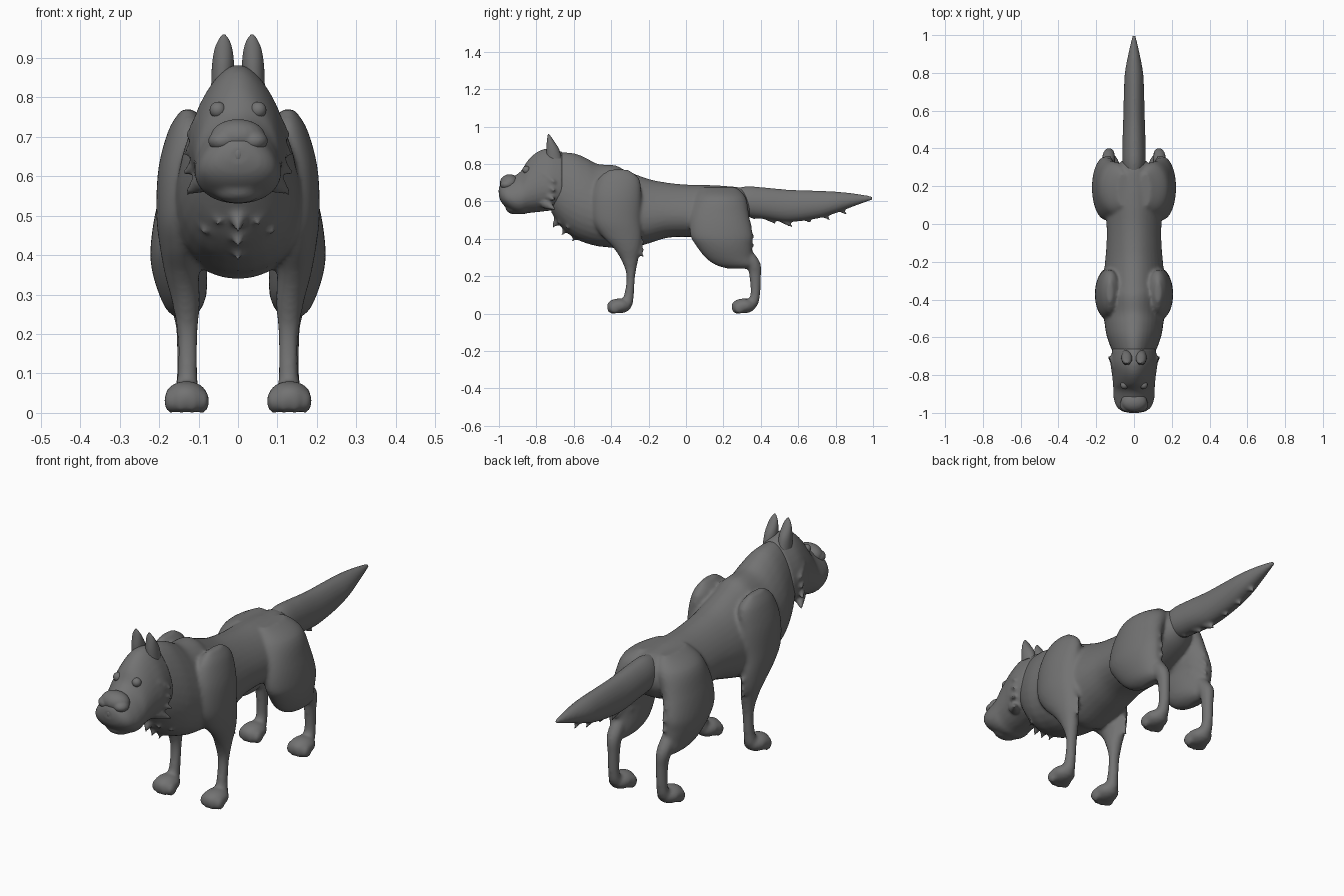
import bpy, bmesh, math
from mathutils import Vector, Matrix

cube = bpy.data.objects.get("Cube")
if cube:
    bpy.data.objects.remove(cube)

# One grey for the whole coat
coat = bpy.data.materials.new("grey coat")
coat.use_nodes = True
grey = (0.17, 0.17, 0.17, 1)
coat.diffuse_color = grey
coat.node_tree.nodes["Principled BSDF"].inputs["Base Color"].default_value = grey


def pick(objs):
    bpy.ops.object.select_all(action="DESELECT")
    for obj in objs:
        obj.select_set(True)
    bpy.context.view_layer.objects.active = objs[0]


def finish(name, bm, mirror=False):
    bmesh.ops.recalc_face_normals(bm, faces=bm.faces)
    mesh = bpy.data.meshes.new(name)
    bm.to_mesh(mesh)
    bm.free()
    mesh.materials.append(coat)
    obj = bpy.data.objects.new(name, mesh)
    bpy.context.collection.objects.link(obj)
    pick([obj])
    if mirror:
        obj.modifiers.new("Mirror", "MIRROR").use_mirror_merge = False
        bpy.ops.object.modifier_apply(modifier="Mirror")
    bpy.ops.object.shade_smooth_by_angle(angle=math.radians(60))
    return obj


def blend(objs, voxel, rounds):
    """Melt overlapping parts into one softened skin, named after the first."""
    pick(objs)
    bpy.ops.object.join()
    skin = objs[0].modifiers.new("Skin", "REMESH")
    skin.mode = "VOXEL"
    skin.voxel_size = voxel
    skin.use_smooth_shade = True
    soften = objs[0].modifiers.new("Soften", "SMOOTH")
    soften.iterations = rounds


def smooth_rows(rows, steps=5):
    """Catmull-Rom interpolation between the given cross-sections."""
    pts = [Vector(r) for r in rows]
    pts = [pts[0]] + pts + [pts[-1]]
    out = []
    for a, b, c, d in zip(pts, pts[1:], pts[2:], pts[3:]):
        for i in range(steps):
            t = i / steps
            out.append(b + (c - a) * t / 2 + (a * 2 - b * 5 + c * 4 - d) * t * t / 2
                       + (b * 3 - a - c * 3 + d) * t ** 3 / 2)
    return out + [pts[-1]]


def loft(name, rows, axis, mirror=False, pinch=0.0, sides=32):
    """Rows are (position along axis, x, other centre, x radius, other radius)."""
    bm = bmesh.new()
    rings = []
    for t, x, c, rx, rc in smooth_rows(rows):
        ring = []
        for k in range(sides):
            a = math.tau * k / sides
            u = x + abs(rx) * math.cos(a) * (1 - pinch * math.sin(a))
            v = c + abs(rc) * math.sin(a)
            ring.append(bm.verts.new((u, t, v) if axis == "y" else (u, v, t)))
        rings.append(ring)
    for r, s in zip(rings, rings[1:]):
        for k in range(sides):
            n = (k + 1) % sides
            bm.faces.new((r[k], r[n], s[n], s[k]))
    bm.faces.new(rings[0])
    bm.faces.new(rings[-1])
    return finish(name, bm, mirror)


def lengthwise(name, rows, pinch=0.0):
    """Rows are (y, top, bottom, half width)."""
    return loft(name, [(y, 0, (t + b) / 2, w, (t - b) / 2) for y, t, b, w in rows], "y", pinch=pinch)


def balls(name, items, mirror=False):
    """Ellipsoids given as (centre, radii)."""
    bm = bmesh.new()
    for centre, radii in items:
        bmesh.ops.create_uvsphere(bm, u_segments=20, v_segments=12, radius=1,
                                  matrix=Matrix.Translation(centre) @ Matrix.Diagonal((*radii, 1)))
    return finish(name, bm, mirror)


def tufts(name, items, mirror=False):
    """Pointed locks of fur given as (root, tip, radius)."""
    bm = bmesh.new()
    for root, tip, radius in items:
        root, tip = Vector(root), Vector(tip)
        line = tip - root
        turn = line.to_track_quat("Z", "Y").to_matrix().to_4x4()
        bmesh.ops.create_cone(bm, cap_ends=True, segments=12, radius1=radius, radius2=0.004,
                              depth=line.length, matrix=Matrix.Translation((root + tip) / 2) @ turn)
    return finish(name, bm, mirror)


# Trunk with neck, stepped mane and chest
body = lengthwise("body", [
    (-.72, .85, .54, .088), (-.66, .862, .455, .118), (-.59, .855, .40, .142),
    (-.53, .83, .375, .152), (-.47, .80, .36, .158), (-.38, .793, .35, .162),
    (-.32, .765, .34, .16), (-.2, .72, .375, .15), (-.1, .70, .405, .142), (0, .69, .41, .142),
    (.1, .688, .41, .145), (.2, .683, .43, .135), (.3, .67, .48, .095), (.36, .62, .54, .03)], .22)

# Shoulders flowing into forelegs
forelegs = loft("forelegs", [
    (.77, .128, -.36, .014, .05), (.72, .125, -.36, .05, .11), (.62, .135, -.37, .067, .132),
    (.5, .14, -.37, .067, .13), (.42, .145, -.345, .053, .108), (.35, .142, -.315, .043, .072),
    (.28, .132, -.3, .035, .043), (.2, .128, -.295, .026, .023), (.1, .128, -.305, .025, .026),
    (.05, .13, -.32, .03, .035), (.025, .13, -.33, .02, .025)], "z", True)

# Haunches and hind legs
haunches = loft("haunches", [
    (.675, .06, .18, .03, .09), (.62, .09, .185, .084, .135), (.52, .13, .18, .077, .158),
    (.42, .15, .19, .072, .167), (.36, .148, .205, .07, .149), (.3, .14, .23, .06, .127),
    (.26, .138, .265, .042, .107), (.24, .138, .285, .016, .06)], "z", True)
hind_legs = loft("hind_legs", [
    (.34, .135, .31, .03, .04), (.29, .135, .345, .034, .043), (.25, .133, .364, .031, .038),
    (.2, .13, .37, .026, .031), (.1, .13, .37, .025, .026), (.05, .13, .35, .03, .035),
    (.025, .13, .34, .02, .025)], "z", True)

# Rounded paws with four shallow toes each
paws = []
for name, y in (("front_paws", -.358), ("hind_paws", .308)):
    toes = [((.13 + dx, y - .042 + abs(dx) * .5, .03), (.02, .03, .031))
            for dx in (-.038, -.014, .014, .038)]
    paws.append(balls(name, [((.131, y, .041), (.055, .066, .04))] + toes, True))

# Locks on the chest, behind the elbows and behind the haunches
chest_fur = tufts("chest_fur", [((0, y + .045, z + .06), (0, y, z), .035) for y, z in (
    (-.715, .458), (-.665, .42), (-.61, .385))])
side_fur = tufts("throat_fur", [((x, y + .04, z + .06), (x, y, z), .032) for x, y, z in (
    (.05, -.685, .475), (.085, -.64, .45))], True)
elbow_fur = tufts("elbow_fur", [((.142, -.285, z + .03), (.142, -.222, z - .035), .03)
                                for z in (.41, .37, .335)], True)
haunch_fur = tufts("haunch_fur", [((.13, .28, z + .04), (.13, y, z - .035), .045)
                                  for z, y in ((.5, .352), (.44, .367), (.39, .367), (.34, .355))], True)
blend([body, forelegs, haunches, hind_legs, *paws, chest_fur, side_fur, elbow_fur, haunch_fur], .009, 5)

# Head with blunt muzzle, lips, chin and cheek fur
head = lengthwise("head", [
    (-1, .675, .63, .025), (-.99, .695, .6, .062), (-.965, .715, .57, .09),
    (-.92, .735, .54, .104), (-.88, .765, .53, .106), (-.845, .82, .537, .107),
    (-.79, .868, .543, .113), (-.73, .883, .55, .12), (-.66, .865, .56, .11)], .3)
lips = balls("upper_lips", [((.038, -.945, .625), (.056, .046, .05))], True)
chin = balls("chin", [((0, -.915, .565), (.065, .05, .034))])
cheeks = tufts("cheek_fur", [((.085, -.75, z), (.142 - abs(z - .66) * .14, -.7, z - .035), .032)
                             for z in (.59, .64, .69, .735)], True)
blend([head, lips, chin, cheeks], .008, 4)

# Nose pad with a broad bridge, nostril wings and a narrow septum
nose = balls("nose", [((0, -.943, .7), (.07, .052, .045)), ((.04, -.957, .69), (.036, .037, .027)),
                      ((-.04, -.957, .69), (.036, .037, .027)), ((0, -.977, .655), (.019, .026, .03))])
blend([nose], .005, 3)
balls("eyes", [((.051, -.853, .768), (.021, .021, .021))], True)
loft("ears", [(.83, .04, -.705, .028, .04), (.88, .038, -.713, .028, .034),
              (.92, .037, -.724, .023, .02), (.945, .036, -.731, .014, .01),
              (.96, .036, -.735, .003, .003)], "z", True)

# Tail with a ragged underside
tail = lengthwise("tail", [
    (.24, .66, .56, .04), (.32, .68, .52, .06), (.42, .674, .505, .061), (.55, .662, .49, .057),
    (.7, .657, .508, .053), (.8, .652, .537, .048), (.9, .642, .575, .03), (1, .626, .61, .007)], .1)
fringe = tufts("tail_fur", [((0, y, z + .05), (0, y + .09, z - .025), .035) for y, z in (
    (.28, .53), (.39, .505), (.48, .487), (.58, .51), (.68, .525), (.77, .555))])
blend([tail, fringe], .007, 4)
